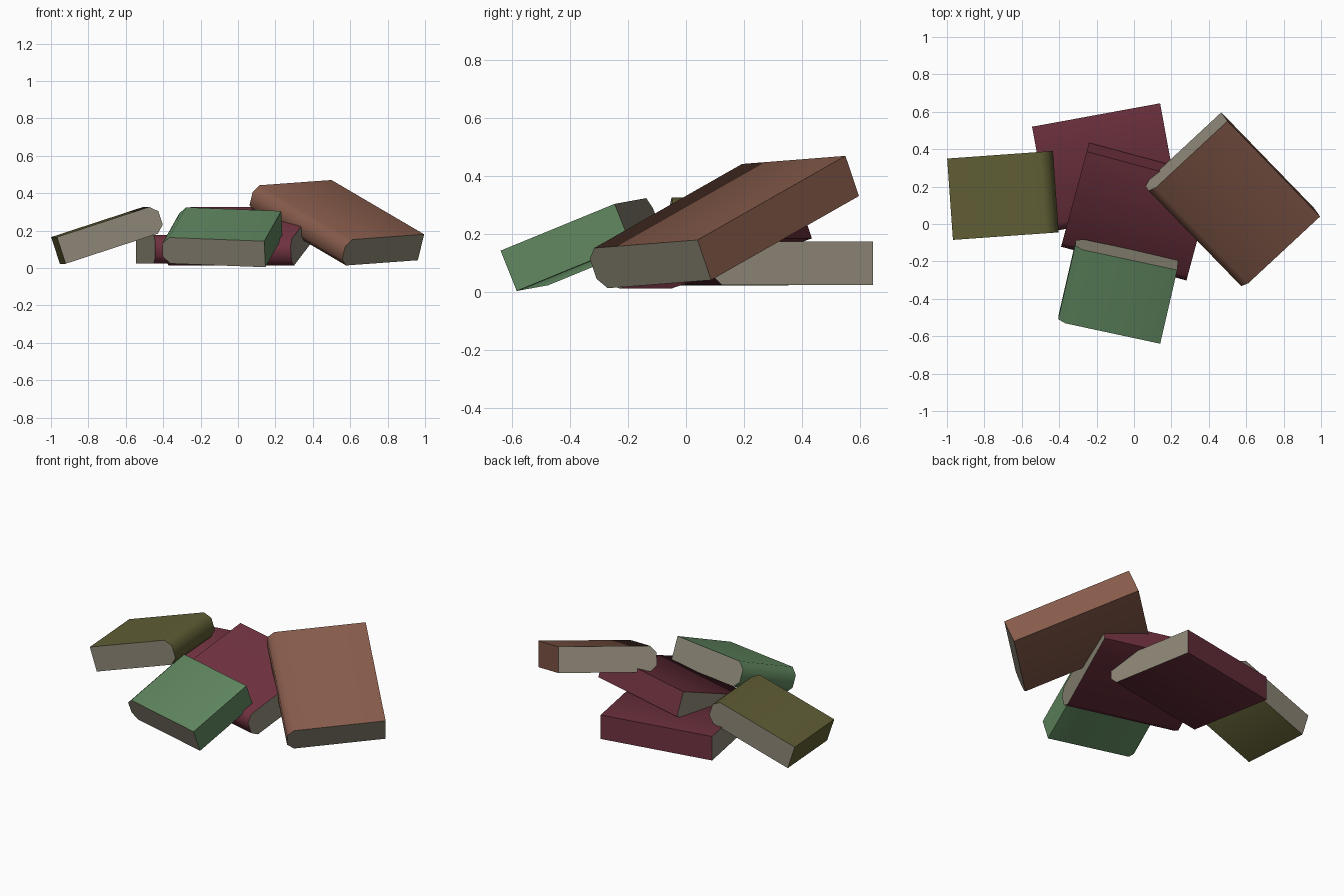
import bpy, bmesh, math
from mathutils import Vector

if "Cube" in bpy.data.objects:
    bpy.data.objects.remove(bpy.data.objects["Cube"])


def material(name, rgb):
    m = bpy.data.materials.new(name)
    m.diffuse_color = (*rgb, 1)
    m.use_nodes = True
    m.node_tree.nodes["Principled BSDF"].inputs["Base Color"].default_value = m.diffuse_color
    return m


pages = material("pages", (0.27, 0.245, 0.185))
burgundy = material("burgundy", (0.16, 0.032, 0.05))
olive = material("olive", (0.115, 0.11, 0.035))
green = material("green", (0.12, 0.25, 0.12))
brown = material("brown", (0.24, 0.105, 0.07))


def book(name, cover, corner, across, along, width, height, thick=0.15, bulge=0.046):
    """Prism with a rounded spine. corner = top fore-edge corner,
    across = fore edge to spine, along = direction of the spine."""
    v = Vector(along).normalized()
    u = Vector(across)
    u = (u - v * u.dot(v)).normalized()
    n = u.cross(v)
    if n.z < 0:
        n = -n
    # Cross-section: flat fore edge, three-sided spine
    section = [(0, -thick), (0, 0)]
    for deg in (90, 30, -30, -90):
        a = math.radians(deg)
        section.append((width + bulge * math.cos(a), thick / 2 * (math.sin(a) - 1)))

    bm = bmesh.new()
    ends = [[bm.verts.new(Vector(corner) + u * p + n * q + v * s) for p, q in section]
            for s in (0, height)]
    for end in ends:
        bm.faces.new(end).material_index = 1
    count = len(section)
    for i in range(count):
        j = (i + 1) % count
        bm.faces.new((ends[0][i], ends[0][j], ends[1][j], ends[1][i]))
    bmesh.ops.recalc_face_normals(bm, faces=bm.faces)
    for f in bm.faces:
        f.smooth = True
    mesh = bpy.data.meshes.new(name)
    bm.to_mesh(mesh)
    bm.free()
    mesh.set_sharp_from_angle(angle=math.radians(60))
    mesh.materials.append(cover)
    mesh.materials.append(pages)
    bpy.context.collection.objects.link(bpy.data.objects.new(name, mesh))


# Flat book at the back
book("bottom_book", burgundy, (-0.545, 0.52, 0.175),
     (0.18, -0.984, 0), (0.984, 0.18, 0), 0.53, 0.696)
# Book leaning forward off the flat one
book("middle_book", burgundy, (-0.253, 0.387, 0.327),
     (-0.246, -0.913, -0.326), (0.966, -0.26, 0), 0.53, 0.694)
# Small book leaning on the left
book("left_book", olive, (-0.968, -0.085, 0.165),
     (0.947, 0.067, 0.31), (-0.071, 0.997, 0), 0.52, 0.436)
# Small book leaning at the front
book("front_book", green, (0.14, -0.64, 0.143),
     (-0.51, 0.11, 0.02), (0.09, 0.39, 0.16), 0.52, 0.435)
# Large book leaning on the right
book("right_book", brown, (0.995, 0.04, 0.18),
     (-0.38, -0.36, -0.03), (-0.495, 0.51, 0.29), 0.525, 0.768)
